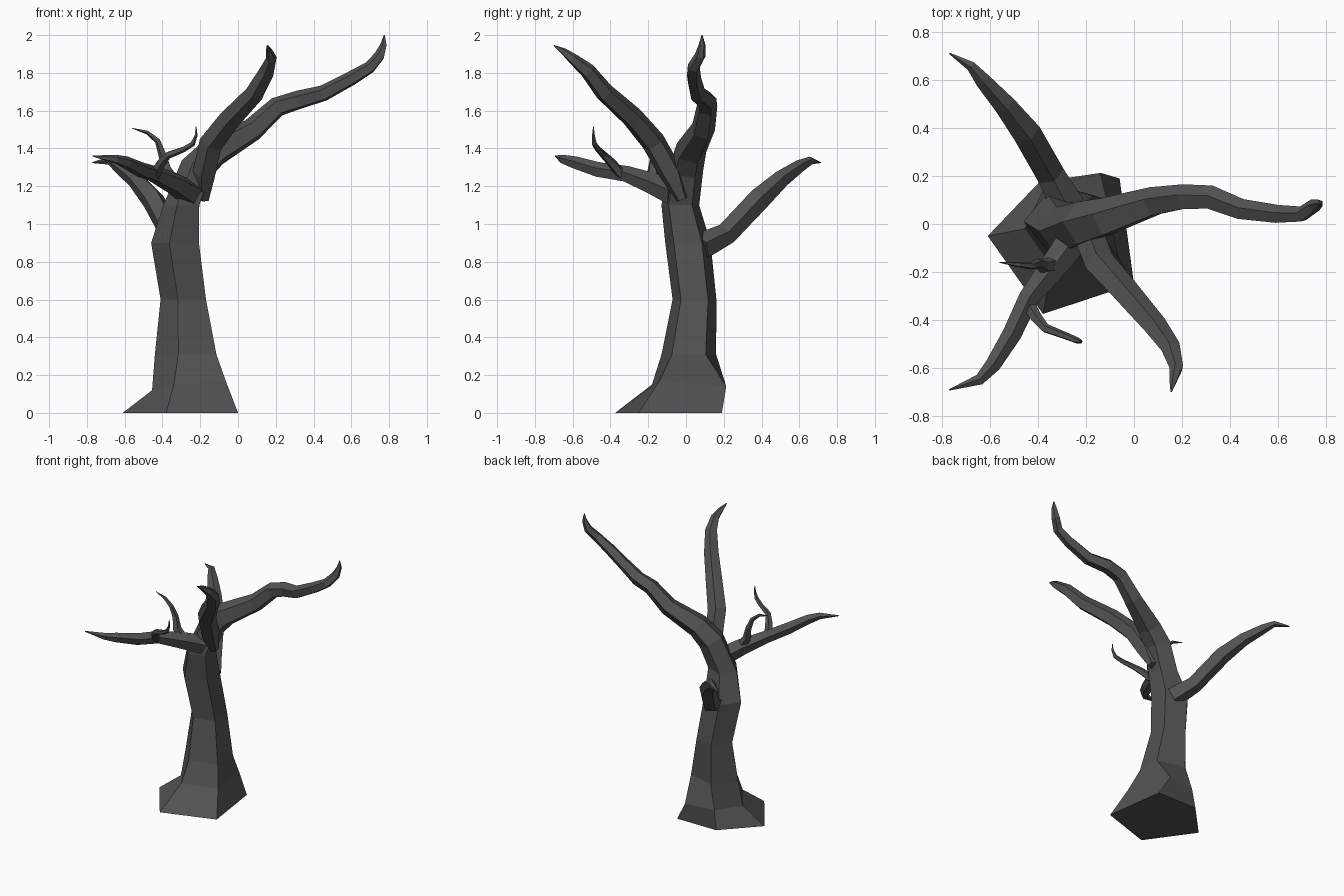
import bpy, bmesh, math
from mathutils import Vector

bark = bpy.data.materials.new("dark grey bark")
bark.diffuse_color = (0.085, 0.085, 0.085, 1)
SIDES = 5


def tube(name, path, ref, base_rings=()):
    """Faceted limb: optional explicit rings, then rings swept along (x, y, z, radius)."""
    bm = bmesh.new()
    rings = [[bm.verts.new(p) for p in ring] for ring in base_rings]
    pts = [Vector(p[:3]) for p in path]
    normal = Vector(ref)
    for i, c in enumerate(pts):
        a, b = pts[max(i - 1, 0)], pts[min(i + 1, len(pts) - 1)]
        t = (b - a).normalized()
        if base_rings and i == 0:
            t = Vector((0, 0, 1))
        normal = (normal - t * normal.dot(t)).normalized()
        side = t.cross(normal)
        r = path[i][3]
        ring = []
        for k in range(SIDES):
            ang = 2 * math.pi * k / SIDES
            ring.append(bm.verts.new(c + normal * r * math.cos(ang) + side * r * math.sin(ang)))
        rings.append(ring)
    for lo, hi in zip(rings, rings[1:]):
        for k in range(SIDES):
            n = (k + 1) % SIDES
            bm.faces.new((lo[k], lo[n], hi[n], hi[k]))
    bm.faces.new(rings[0][::-1])
    bm.faces.new(rings[-1])
    bmesh.ops.recalc_face_normals(bm, faces=bm.faces)
    me = bpy.data.meshes.new(name)
    bm.to_mesh(me)
    bm.free()
    me.materials.append(bark)
    ob = bpy.data.objects.new(name, me)
    bpy.context.collection.objects.link(ob)
    return ob


# Flared root rings, corners: left, front left, front right, back right, back left
foot = [(-.61, -.05, 0), (-.38, -.375, 0), (0, -.25, 0), (-.06, .19, 0), (-.38, .19, 0)]
flare = [(-.455, -.02, .12), (-.34, -.18, .15), (-.065, -.14, .17), (-.14, .213, .14), (-.36, .18, .14)]


def trunk_ring(cx, cy, z, rx, ry):
    angs = [math.pi + 2 * math.pi * k / SIDES for k in range(SIDES)]
    return [(cx + rx * math.cos(a), cy + ry * math.sin(a), z) for a in angs]


# Trunk running on into the long right limb
tube("trunk_and_main_limb",
     [(-.29, -.03, 1.1, .105), (-.215, .0, 1.29, .095), (-.12, .025, 1.385, .085),
      (.08, .09, 1.5, .065), (.21, .11, 1.62, .056), (.32, .11, 1.655, .052),
      (.45, .06, 1.69, .045), (.6, .04, 1.77, .04), (.7, .04, 1.83, .034),
      (.75, .075, 1.89, .03), (.772, .085, 1.95, .018), (.775, .085, 2.0, .003)],
     (-1, 0, 0),
     [foot, flare,
      trunk_ring(-.26, .015, .31, .18, .152),
      trunk_ring(-.277, .045, .6, .133, .122),
      trunk_ring(-.32, .01, .9, .14, .126)])

# Large limbs
tube("front_right_limb",
     [(-.18, -.02, 1.13, .03), (-.175, -.08, 1.27, .065), (-.14, -.17, 1.43, .066),
      (-.04, -.28, 1.56, .06), (.09, -.43, 1.695, .052), (.155, -.52, 1.81, .043),
      (.178, -.6, 1.875, .03), (.165, -.65, 1.915, .018), (.155, -.7, 1.945, .003)], (-1, 0, 0))
tube("front_left_limb",
     [(-.25, -.06, 1.16, .07), (-.33, -.17, 1.21, .06), (-.44, -.31, 1.262, .045),
      (-.51, -.46, 1.285, .042), (-.59, -.59, 1.325, .034), (-.645, -.65, 1.342, .024),
      (-.77, -.692, 1.36, .003)], (0, 0, 1))
tube("back_left_limb",
     [(-.28, .08, .88, .075), (-.35, .21, .945, .062), (-.45, .385, 1.13, .062),
      (-.54, .5, 1.235, .048), (-.63, .6, 1.305, .035), (-.68, .66, 1.335, .022),
      (-.77, .712, 1.325, .003)], (0, 0, 1))

# Thin twigs near the front left limb
tube("front_twig",
     [(-.44, -.34, 1.26, .03), (-.405, -.395, 1.325, .025), (-.37, -.435, 1.365, .02),
      (-.29, -.465, 1.395, .016), (-.24, -.485, 1.425, .014), (-.222, -.49, 1.47, .008),
      (-.222, -.49, 1.515, .002)], (-1, 0, 0))
tube("inner_twig",
     [(-.33, -.17, 1.22, .035), (-.38, -.175, 1.29, .03), (-.4, -.165, 1.37, .022),
      (-.425, -.175, 1.44, .016), (-.48, -.17, 1.485, .011), (-.56, -.16, 1.507, .002)], (-1, 0, 0))
